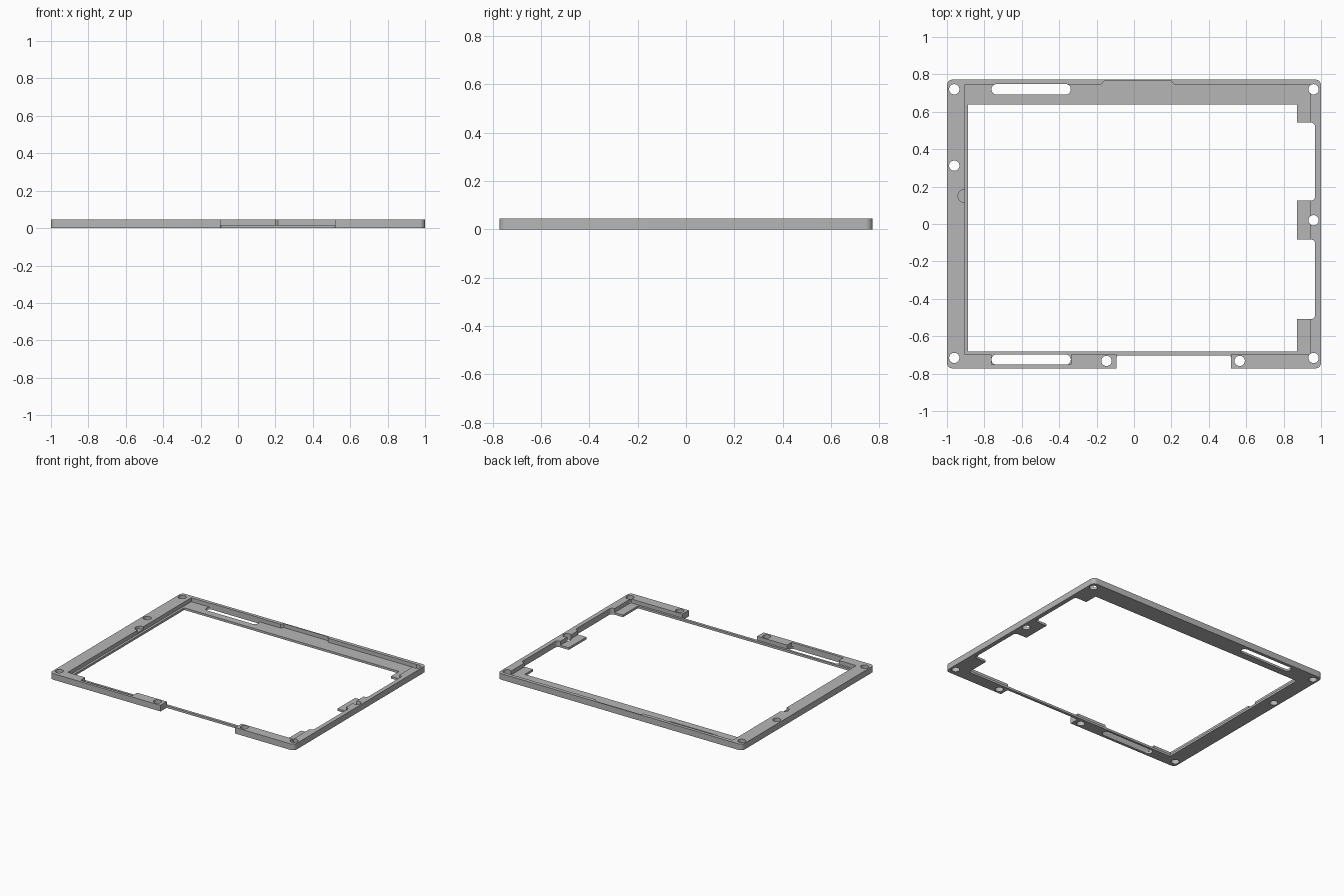
import bpy
import bmesh
import math

if "Cube" in bpy.data.objects:
    bpy.data.objects.remove(bpy.data.objects["Cube"])

FLOOR = 0.016   # thickness of the base flange
TOP = 0.045     # full height of the rim

grey = bpy.data.materials.new("light_grey")
grey.diffuse_color = (0.47, 0.47, 0.47, 1)
grey.use_nodes = True
grey.node_tree.nodes["Principled BSDF"].inputs["Base Color"].default_value = grey.diffuse_color


def prism(name, pts, z0, z1):
    """Extrude a flat outline between two heights."""
    bm = bmesh.new()
    low = [bm.verts.new((x, y, z0)) for x, y in pts]
    high = [bm.verts.new((x, y, z1)) for x, y in pts]
    bm.faces.new(low[::-1])
    bm.faces.new(high)
    n = len(pts)
    for i in range(n):
        j = (i + 1) % n
        bm.faces.new((low[i], low[j], high[j], high[i]))
    me = bpy.data.meshes.new(name)
    bm.to_mesh(me)
    bm.free()
    me.materials.append(grey)
    ob = bpy.data.objects.new(name, me)
    bpy.context.collection.objects.link(ob)
    return ob


def rounded(x0, x1, y0, y1, r, seg=8):
    """Counter-clockwise rounded rectangle."""
    pts = []
    corners = [(x1 - r, y1 - r), (x0 + r, y1 - r), (x0 + r, y0 + r), (x1 - r, y0 + r)]
    for k, (cx, cy) in enumerate(corners):
        for i in range(seg + 1):
            a = math.pi / 2 * (k + i / seg)
            pts.append((cx + r * math.cos(a), cy + r * math.sin(a)))
    return pts


def rect(x0, x1, y0, y1):
    return [(x0, y0), (x1, y0), (x1, y1), (x0, y1)]


def circle(x, y, r, n=32):
    return [(x + r * math.cos(2 * math.pi * i / n),
             y + r * math.sin(2 * math.pi * i / n)) for i in range(n)]


# Outer slab with rounded corners
frame = prism("bezel_frame", rounded(-1, 1, -0.772, 0.772, 0.03), 0, TOP)


def cut(pts, z0=-0.1, z1=0.2):
    """Subtract a prism from the frame."""
    cutter = prism("cutter", pts, z0, z1)
    cutter.hide_render = True
    mod = frame.modifiers.new("cut", 'BOOLEAN')
    mod.operation = 'DIFFERENCE'
    mod.solver = 'EXACT'
    mod.object = cutter
    bpy.context.view_layer.objects.active = frame
    bpy.ops.object.modifier_apply(modifier=mod.name)
    bpy.data.objects.remove(cutter)


# Panel pocket above the flange, with the shallow relief in the back wall
cut([(-0.904, -0.698), (0.941, -0.698), (0.941, 0.745), (0.215, 0.745),
     (0.2, 0.764), (-0.16, 0.764), (-0.175, 0.745), (-0.904, 0.745)], FLOOR)

# Window opening through the flange
cut(rect(-0.887, 0.872, -0.682, 0.638))

# Two notches in the right flange
for y0, y1 in ((0.125, 0.542), (-0.508, -0.083)):
    cut(rounded(0.8, 0.968, y0, y1, 0.022))

# Gap in the front wall, leaving a thin strip at flange height
cut(rounded(-0.094, 0.518, -0.9, -0.702, 0.012))
cut(rect(-0.094, 0.518, -0.9, -0.69), FLOOR)

# Long slots in front and back, the front one open to the pocket
cut(rounded(-0.762, -0.338, 0.692, 0.748, 0.0275))
cut(rounded(-0.762, -0.338, -0.752, -0.698, 0.0265))
cut(rect(-0.762, -0.338, -0.752, -0.69), FLOOR)

# Screw holes
for x, y in ((-0.961, 0.72), (-0.961, 0.312), (-0.961, -0.716), (0.96, 0.72),
             (0.96, 0.02), (0.96, -0.716), (-0.147, -0.732), (0.565, -0.732)):
    cut(circle(x, y, 0.0275))

# Small finger scoop in the left wall
cut(circle(-0.906, 0.15, 0.035), FLOOR + 0.01)

# Smooth rounded corners, crisp edges elsewhere
bpy.ops.object.select_all(action='DESELECT')
frame.select_set(True)
bpy.context.view_layer.objects.active = frame
bpy.ops.object.shade_smooth_by_angle(angle=math.radians(30))
